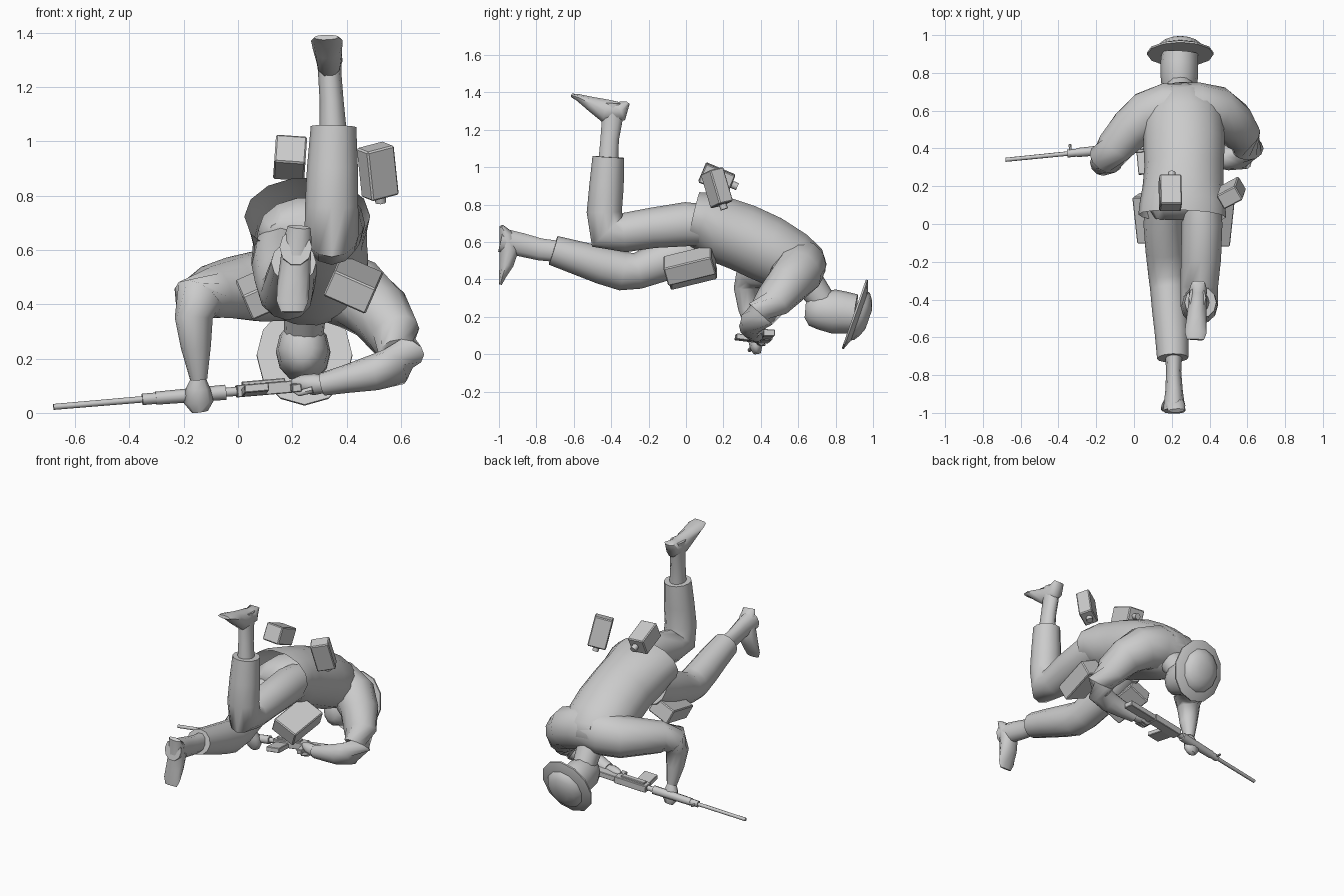
import bpy, bmesh, math
from mathutils import Vector, Matrix

grey = bpy.data.materials.new("plain_grey")
grey.diffuse_color = (0.6, 0.6, 0.6, 1)


def finish(name, bm, angle=40):
    bmesh.ops.recalc_face_normals(bm, faces=bm.faces)
    me = bpy.data.meshes.new(name)
    bm.to_mesh(me)
    bm.free()
    me.materials.append(grey)
    ob = bpy.data.objects.new(name, me)
    bpy.context.collection.objects.link(ob)
    bpy.context.view_layer.objects.active = ob
    bpy.ops.object.select_all(action='DESELECT')
    ob.select_set(True)
    bpy.ops.object.shade_smooth_by_angle(angle=math.radians(angle))
    return ob


def loft(name, sections, sides=12, ref=(1, 0, 0), cap_start=True, angle=60):
    """Skin rings (x, y, z, half width, half depth) along a path."""
    bm = bmesh.new()
    pts = [Vector(s[:3]) for s in sections]
    rings = []
    for i, s in enumerate(sections):
        t = (pts[min(i + 1, len(pts) - 1)] - pts[max(i - 1, 0)]).normalized()
        u = Vector(ref)
        u = (u - t * u.dot(t)).normalized()
        v = t.cross(u)
        a, b = s[3], s[4] if len(s) > 4 else s[3]
        rings.append([bm.verts.new(pts[i] + u * a * math.cos(k) + v * b * math.sin(k))
                      for k in (2 * math.pi * j / sides for j in range(sides))])
    for r, q in zip(rings, rings[1:]):
        for j in range(sides):
            k = (j + 1) % sides
            bm.faces.new((r[j], r[k], q[k], q[j]))
    if cap_start:
        bm.faces.new(rings[0])
    bm.faces.new(rings[-1])
    return finish(name, bm, angle)


def box(name, center, xdir, ydir, size, bevel=0.0):
    """Box whose local x and y follow the given directions."""
    x = Vector(xdir).normalized()
    y = Vector(ydir)
    y = (y - x * y.dot(x)).normalized()
    rot = Matrix((x, y, x.cross(y))).transposed().to_4x4()
    bm = bmesh.new()
    bmesh.ops.create_cube(bm, size=1)
    bmesh.ops.scale(bm, vec=size, verts=bm.verts)
    if bevel:
        bmesh.ops.bevel(bm, geom=bm.edges[:], offset=bevel, segments=1, affect='EDGES')
    bmesh.ops.transform(bm, matrix=Matrix.Translation(center) @ rot, verts=bm.verts)
    return finish(name, bm, 25)


# Shirt, open at the hem, with the hips inside it
loft("shirt", [(.255, .042, .725, .232, .148), (.257, .10, .712, .228, .162),
               (.26, .19, .665, .215, .182), (.265, .30, .625, .21, .185),
               (.265, .43, .565, .215, .185), (.26, .56, .495, .215, .172),
               (.25, .64, .445, .185, .15), (.245, .69, .405, .115, .10)], 14, cap_start=False)
loft("hips", [(.26, .03, .665, .15, .06), (.26, .09, .675, .185, .12), (.26, .2, .65, .19, .15)], 14)

# Raised leg
loft("raised_trouser_leg", [(.36, .12, .69, .10, .11), (.36, .0, .695, .108, .118),
                            (.355, -.18, .675, .106, .108), (.345, -.33, .65, .10, .105),
                            (.345, -.42, .655, .10, .115), (.345, -.437, .76, .098, .094),
                            (.348, -.425, .90, .094, .092), (.352, -.415, 1.055, .084, .085)])
loft("raised_ankle", [(.35, -.415, 1.04, .05, .055), (.345, -.408, 1.15, .044, .052),
                      (.338, -.395, 1.25, .043, .058), (.335, -.39, 1.34, .046, .062)], 10)
loft("raised_foot", [(.34, -.310, 1.345, .036, .012), (.34, -.345, 1.30, .046, .055),
                     (.335, -.43, 1.30, .048, .066), (.33, -.51, 1.34, .054, .04),
                     (.327, -.575, 1.372, .058, .02), (.325, -.612, 1.384, .045, .01)], 10)

# Trailing leg
loft("trailing_trouser_leg", [(.16, .12, .60, .10, .11), (.155, .0, .545, .105, .115),
                              (.165, -.14, .49, .104, .105), (.175, -.26, .445, .10, .097),
                              (.182, -.34, .445, .097, .105), (.19, -.45, .475, .095, .10),
                              (.20, -.58, .515, .09, .09), (.205, -.71, .555, .083, .08)])
loft("trailing_ankle", [(.21, -.69, .55, .045, .06), (.21, -.78, .56, .04, .062),
                        (.212, -.88, .585, .046, .066), (.213, -.99, .61, .06, .068)], 10)
loft("trailing_foot", [(.225, -.988, .685, .042, .012), (.22, -.962, .64, .052, .038),
                       (.212, -.945, .56, .056, .055), (.205, -.96, .48, .06, .04),
                       (.20, -.983, .41, .058, .018), (.20, -.992, .372, .042, .008)], 10)

# Arms, each starting inside the upper back, and hands
loft("support_arm", [(.30, .605, .48, .14), (.17, .61, .475, .14), (.07, .575, .465, .132),
                     (-.02, .50, .46, .115), (-.10, .41, .445, .10), (-.15, .345, .42, .094),
                     (-.163, .325, .35, .07), (-.155, .335, .24, .055), (-.145, .355, .125, .032)],
     ref=(0, 1, .3))
loft("support_hand", [(-.145, .355, .14, .022), (-.147, .365, .09, .045, .036),
                      (-.145, .375, .04, .055, .034), (-.14, .38, .004, .03, .02)], 8)
loft("trigger_arm", [(.20, .605, .48, .14), (.34, .61, .475, .14), (.44, .595, .435, .135),
                     (.52, .54, .37, .118), (.575, .465, .285, .10), (.602, .40, .215, .084),
                     (.575, .36, .17, .074), (.50, .35, .148, .066), (.40, .36, .125, .052),
                     (.31, .375, .105, .042)], ref=(0, .6, 1))
loft("trigger_hand", [(.33, .375, .105, .03), (.28, .38, .105, .036, .04),
                      (.23, .395, .11, .03, .03), (.20, .405, .115, .012)], 8, ref=(0, 1, 0))
for i in range(3):
    loft("finger", [(.275, .35 + .02 * i, .085, .014), (.225, .355 + .02 * i, .072, .012),
                    (.20, .37 + .02 * i, .085, .007)], 6, ref=(0, 1, 0))

# Neck, head and brimmed hat
loft("neck", [(.25, .62, .44, .085), (.245, .69, .34, .076), (.242, .745, .26, .07)])
loft("head", [(.24, .638, .24, .035, .045), (.24, .662, .238, .07, .085),
              (.24, .71, .235, .092, .102), (.24, .79, .228, .10, .118),
              (.24, .85, .222, .10, .112), (.243, .905, .215, .097, .105)])
hat_axis = Vector((0, .94, -.33)).normalized()
brim = Vector((.245, .903, .213))


def on_hat(offset, a, b):
    return (*(brim + hat_axis * offset), a, b)


loft("hat_brim", [on_hat(-.006, .176, .195), on_hat(.004, .177, .196),
                  on_hat(.026, .125, .14)], 12, angle=30)
loft("hat_crown", [on_hat(.01, .13, .145), on_hat(.04, .118, .132),
                   on_hat(.062, .092, .10), on_hat(.079, .05, .055)], 12)

# Belt pouches: two under the belly, two on the back
box("right_belly_pouch", (.425, .02, .475), (.17, 0, -.075), (0, .93, .27), (.17, .265, .105), .006)
box("left_belly_pouch", (.09, .03, .445), (.17, 0, .075), (0, .93, .27), (.15, .255, .10), .006)
box("back_pouch", (.192, .165, .94), (1, 0, -.07), (0, .9, -.38), (.115, .17, .11), .006)
loft("back_pouch_cap", [(.20, .23, .915, .02), (.20, .275, .895, .02)], 8)
box("side_pouch", (.515, .165, .89), (.1, .28, -.95), (.85, .5, 0), (.19, .115, .085), .006)
loft("side_pouch_cap", [(.522, .19, .82, .02), (.526, .205, .775, .02)], 8)

# Rifle, laid out along one axis
gun_dir = Vector((1, .1, .085)).normalized()
muzzle = Vector((-.68, .34, .022))


def rod(name, start, end, r0, r1):
    p, q = muzzle + gun_dir * start, muzzle + gun_dir * end
    loft(name, [(*p, r0), (*q, r1)], 8, ref=(0, 1, 0), angle=50)


def gun_box(name, at, offset, size, ydir=(0, 1, 0)):
    box(name, muzzle + gun_dir * at + Vector(offset), gun_dir, ydir, size, .003)


rod("barrel", 0, .36, .011, .012)
rod("gas_block", .33, .39, .021, .021)
rod("handguard", .38, .64, .024, .028)
rod("receiver_neck", .62, .72, .016, .018)
gun_box("front_sight", .345, (0, .03, 0), (.014, .04, .012))
gun_box("receiver", .79, (0, 0, 0), (.22, .065, .045))
gun_box("bolt_cover", .78, (0, 0, .025), (.16, .035, .018))
gun_box("magazine", .75, (0, -.085, 0), (.09, .13, .03), (.15, 1, -.1))
gun_box("pistol_grip", .90, (0, -.05, -.005), (.035, .09, .03), (-.4, 1, 0))
gun_box("stock", 1.0, (0, -.005, 0), (.22, .06, .036))
